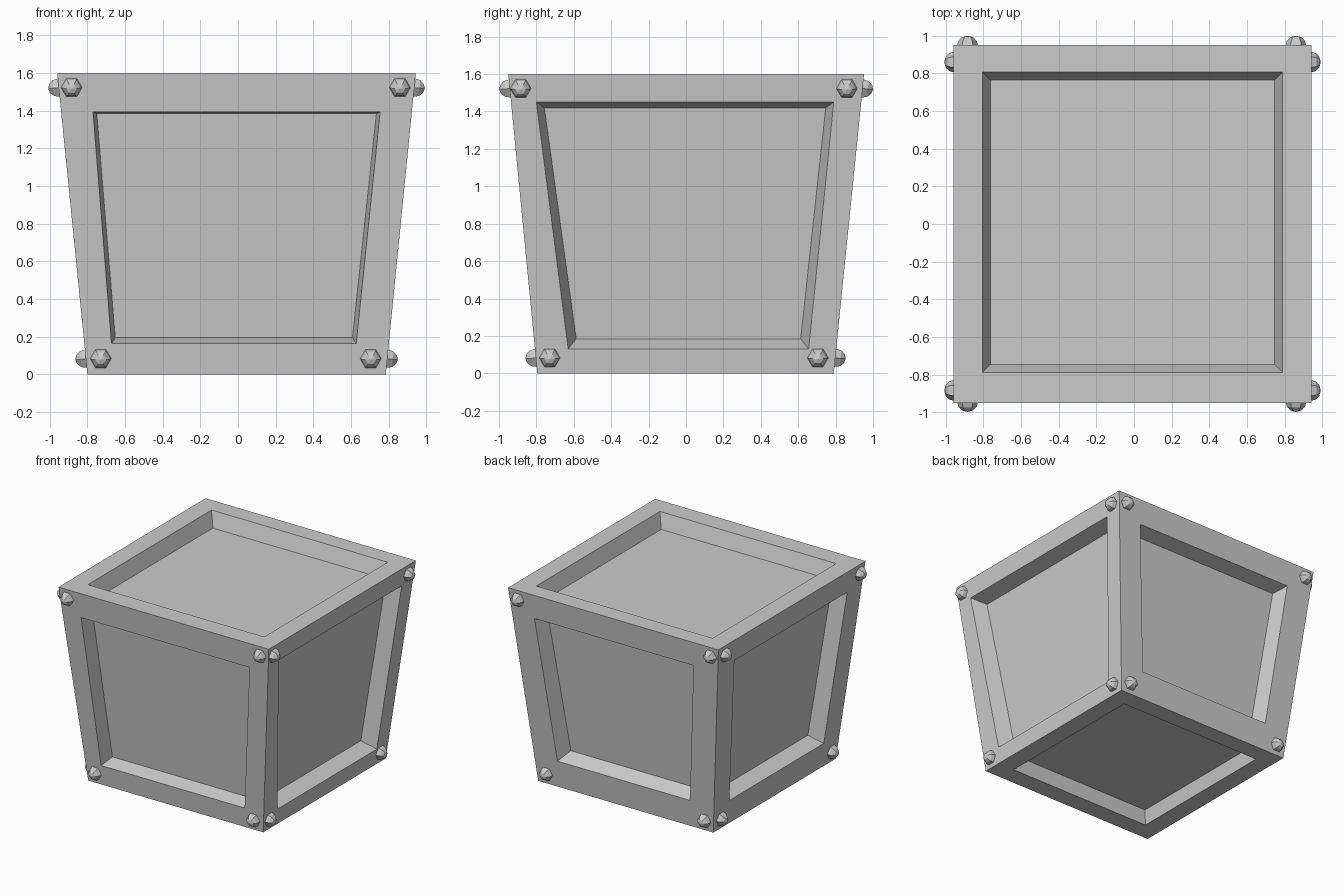
import bpy, bmesh
from math import sin, cos, pi
from mathutils import Vector

if "Cube" in bpy.data.objects:
    bpy.data.objects.remove(bpy.data.objects["Cube"])

H = 1.6
# Outer corners, counter-clockwise from front left
BASE = [Vector(p) for p in ((-.80, -.795, 0), (.785, -.795, 0), (.785, .79, 0), (-.80, .79, 0))]
RIM = [Vector(p) for p in ((-.96, -.95, H), (.944, -.95, H), (.944, .952, H), (-.96, .952, H))]

# Side openings: (left, right, z) at the bottom and at the top, then wall taper
SIDES = [
    ("front", Vector((1, 0, 0)), (-.672, .628, .163), (-.77, .755, 1.393), .02),
    ("right", Vector((0, 1, 0)), (-.63, .656, .13), (-.80, .79, 1.45), .043),
    ("back", Vector((-1, 0, 0)), (-.595, .605, .22), (-.72, .72, 1.40), .04),
    ("left", Vector((0, -1, 0)), (-.61, .61, .20), (-.72, .74, 1.42), .04),
]


def make_object(name, bm):
    bmesh.ops.remove_doubles(bm, verts=bm.verts, dist=1e-4)
    mesh = bpy.data.meshes.new(name)
    bm.to_mesh(mesh)
    bm.free()
    obj = bpy.data.objects.new(name, mesh)
    bpy.context.collection.objects.link(obj)


def recessed_panel(bm, outer, hole, depth, taper):
    """Frame, sloping walls and sunken floor; corners run counter-clockwise."""
    across = (hole[1] - hole[0]).normalized()
    normal = across.cross(hole[3] - hole[0]).normalized()
    up = normal.cross(across)
    signs = ((1, 1), (-1, 1), (-1, -1), (1, -1))
    floor = [p + taper * (a * across + b * up) - depth * normal
             for p, (a, b) in zip(hole, signs)]
    loops = [[bm.verts.new(p) for p in ring] for ring in (outer, hole, floor)]
    for a, b in zip(loops, loops[1:]):
        for i in range(4):
            j = (i + 1) % 4
            bm.faces.new((a[i], a[j], b[j], b[i]))
    bm.faces.new(loops[2])


def side_point(i, u, z):
    """Point on side i at horizontal position u and height z."""
    axis = SIDES[i][1]
    p = BASE[i].lerp(RIM[i], z / H)
    return p + (u - p.dot(axis)) * axis


# Crate body: four flared sides plus top and bottom
body = bmesh.new()
for i, (_, _, low, high, taper) in enumerate(SIDES):
    j = (i + 1) % 4
    hole = [side_point(i, low[0], low[2]), side_point(i, low[1], low[2]),
            side_point(i, high[1], high[2]), side_point(i, high[0], high[2])]
    recessed_panel(body, (BASE[i], BASE[j], RIM[j], RIM[i]), hole, .12, taper)

top_hole = [Vector(p) for p in ((-.806, -.79, H), (.79, -.79, H), (.79, .808, H), (-.806, .808, H))]
recessed_panel(body, RIM, top_hole, .12, .043)
bottom_hole = [Vector((x - .008, y, 0)) for x, y in
               ((-.645, -.645), (-.645, .645), (.645, .645), (.645, -.645))]
recessed_panel(body, [BASE[k] for k in (0, 3, 2, 1)], bottom_hole, .11, .025)
make_object("crate_body", body)


# Six-sided domed rivets in the corners of every side
def add_rivet(bm, centre, across, normal, radius=.056):
    up = normal.cross(across)
    rings = []
    for lat in (0, pi / 6, pi / 3):
        r = radius * cos(lat)
        rings.append([bm.verts.new(centre + normal * radius * sin(lat)
                                   + r * (cos(k * pi / 3) * across + sin(k * pi / 3) * up))
                      for k in range(6)])
    tip = bm.verts.new(centre + normal * radius)
    for k in range(6):
        n = (k + 1) % 6
        for a, b in zip(rings, rings[1:]):
            bm.faces.new((a[k], a[n], b[n], b[k]))
        bm.faces.new((rings[2][k], rings[2][n], tip))


for i, (name, axis, *_) in enumerate(SIDES):
    rivets = bmesh.new()
    normal = axis.cross(RIM[i] - BASE[i]).normalized()
    # Rivets sit slightly towards negative x and y
    shift = -.012 * (axis.x + axis.y)
    for u, z in ((-.872, 1.523), (.872, 1.523), (-.717, .083), (.717, .083)):
        add_rivet(rivets, side_point(i, u + shift, z), axis, normal)
    make_object(name + "_rivets", rivets)
